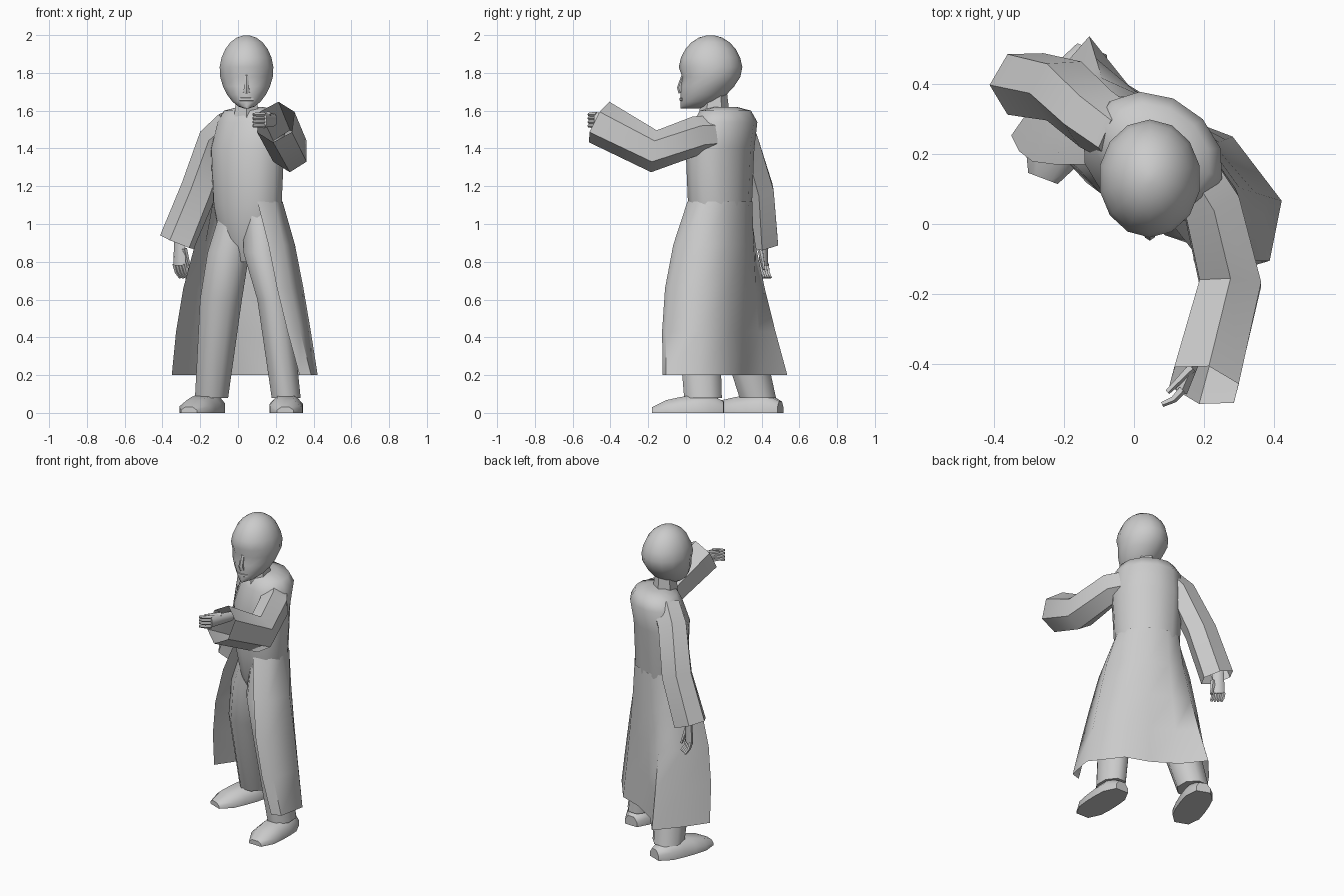
import bpy, bmesh, math
from mathutils import Vector

cube = bpy.data.objects.get("Cube")
if cube:
    bpy.data.objects.remove(cube)

grey = bpy.data.materials.new("plain_grey")
grey.use_nodes = True
grey.diffuse_color = (0.6, 0.6, 0.6, 1)
grey.node_tree.nodes["Principled BSDF"].inputs["Base Color"].default_value = grey.diffuse_color

# The body is turned on its feet so that its left shoulder leads
TURN = math.radians(-35)
LEFT = Vector((math.cos(TURN), math.sin(TURN), 0))
FRONT = Vector((math.sin(TURN), -math.cos(TURN), 0))
CENTRE = Vector((0.05, 0.18, 0))
X, Y, Z = Vector((1, 0, 0)), Vector((0, 1, 0)), Vector((0, 0, 1))


def skin(name, rings, closed=True, caps=(True, True)):
    """Bridge equal rings of points into one smooth mesh."""
    bm = bmesh.new()
    rows = [[bm.verts.new(point) for point in ring] for ring in rings]
    count = len(rows[0])
    for low, high in zip(rows, rows[1:]):
        for i in range(count if closed else count - 1):
            j = (i + 1) % count
            bm.faces.new((low[i], low[j], high[j], high[i]))
    for row, capped in zip((rows[0], rows[-1]), caps):
        if capped:
            bm.faces.new(row)
    bmesh.ops.recalc_face_normals(bm, faces=bm.faces)
    mesh = bpy.data.meshes.new(name)
    bm.to_mesh(mesh)
    bm.free()
    mesh.materials.append(grey)
    part = bpy.data.objects.new(name, mesh)
    bpy.context.collection.objects.link(part)
    bpy.ops.object.select_all(action='DESELECT')
    part.select_set(True)
    bpy.context.view_layer.objects.active = part
    bpy.ops.object.shade_smooth_by_angle(angle=math.radians(55))


def ellipse(centre, across, along, sides):
    angles = [math.tau * (i + 0.5) / sides for i in range(sides)]
    return [centre + across * math.cos(a) + along * math.sin(a) for a in angles]


def tube(name, path, start, end, up=Z, stretch=1.1, sides=6, caps=(True, True)):
    """Tube along a path whose radius runs evenly from start to end."""
    points = [Vector(point) for point in path]
    last = len(points) - 1
    rings = []
    for i, point in enumerate(points):
        along = (points[min(i + 1, last)] - points[max(i - 1, 0)]).normalized()
        across = along.cross(up).normalized()
        radius = start + (end - start) * i / last
        rings.append(ellipse(point, across * radius, across.cross(along) * radius * stretch, sides))
    skin(name, rings, caps=caps)


# Head: an egg with a flat face, hollow eyes and a jaw that narrows forward
HEAD = Vector((0.045, 0, 1.805))
rings = []
levels = 12
for i in range(levels):
    angle = math.pi - 0.1 - (math.pi - 0.2) * i / (levels - 1)
    height, bulge = math.cos(angle), math.sin(angle)
    jaw = min(height, 0)
    back = 0.13 + 0.17 * bulge + 0.08 * jaw
    face = 0.13 - 0.17 * bulge if height > 0 else -0.03
    if -0.3 < height < 0:
        face += 0.01
    middle = HEAD + Y * (back + face) / 2 + Z * height * 0.195
    rings.append(ellipse(middle, X * 0.147 * bulge * (1 + jaw / 7), Y * (back - face) / 2, 14))
skin("head", rings)

# Face: nose and mouth
tip = HEAD - Y * 0.03 - Z * 0.085
tube("nose", [tip + Z * 0.07 + Y * 0.02, tip, tip - Z * 0.02 + Y * 0.01], 0.012, 0.02, Y)
mouth = HEAD - Y * 0.024 - Z * 0.145
corner = X * 0.035 + Y * 0.012
tube("lips", [mouth - X * 0.035 + Y * 0.012, mouth, mouth + corner], 0.012, 0.012)
neck = HEAD + Y * 0.15
tube("neck", [neck - Z * 0.24, neck - Z * 0.1], 0.075, 0.06, Y)

# Torso: height and half width, with depth in proportion and the collar set back
torso = [(0.8, 0.09), (0.92, 0.16), (1.1, 0.2), (1.4, 0.215), (1.54, 0.2), (1.6, 0.16), (1.62, 0.07)]
skin("torso", [ellipse(CENTRE + Z * z - FRONT * (0.035 if z > 1.5 else 0), LEFT * half, FRONT * half * 0.76, 12)
               for z, half in torso])

# Coat skirt: a sheet round the back from waist to hem, open in front.
# Hem corners, as left and front offsets from the body centre
hem = [(-0.37, 0.17), (-0.37, 0), (-0.35, -0.19), (-0.18, -0.14), (0, -0.15),
       (0.15, -0.19), (0.37, -0.12), (0.44, 0.04), (0.4, 0.09)]
rings = []
rows = 5
for row in range(rows):
    drop = row / (rows - 1)
    ring = []
    for i, (left, front) in enumerate(hem):
        angle = math.radians(-135 + 270 * i / (len(hem) - 1))
        waist = LEFT * 0.2 * math.sin(angle) - FRONT * 0.157 * math.cos(angle)
        flare = drop ** (1.3 if front < -0.13 else 0.75)
        belly = 0.05 * math.sin(math.pi * drop) if front > 0 else 0
        spread = waist.lerp(LEFT * left + FRONT * front, flare)
        ring.append(CENTRE + spread + FRONT * belly + Z * (1.12 - 0.92 * drop))
    rings.append(ring)
skin("coat_skirt", rings, closed=False, caps=(False, False))


def leg(name, path, radii, depth):
    """Trouser leg of level rings from hip through knee to ankle."""
    skin(name, [ellipse(Vector(point), X * radius, Y * radius * depth, 8)
                for point, radius in zip(path, radii)])


leg("right_trouser_leg", [(0, 0.21, 1.1), (-0.05, 0.21, 0.85), (-0.09, 0.24, 0.6), (-0.14, 0.38, 0.08)],
    (0.09, 0.12, 0.12, 0.095), 1.1)
leg("left_trouser_leg", [(0.1, 0.14, 1.1), (0.13, 0.1, 0.85), (0.19, 0.06, 0.6), (0.255, 0.09, 0.08)],
    (0.08, 0.11, 0.095, 0.083), 1.3)


def shoe(name, heel, toe, half):
    """Flat sole, rounded ends, upper falling from ankle to toe."""
    heel, toe = Vector(heel), Vector(toe)
    side = Z.cross(toe - heel).normalized()
    rings = []
    steps = 6
    for i in range(steps):
        t = i / (steps - 1)
        round_end = 1 - 0.5 * abs(2 * t - 1) ** 4
        edge = side * half * round_end
        top = Z * (0.12 - 0.06 * t) * round_end
        middle = heel.lerp(toe, t)
        rings.append([middle + edge, middle + edge + top / 2, middle + edge / 2 + top,
                      middle - edge / 2 + top, middle - edge + top / 2, middle - edge])
    skin(name, rings)


shoe("right_shoe", (-0.12, 0.5, 0), (-0.26, 0.13, 0), 0.09)
shoe("left_shoe", (0.26, 0.2, 0), (0.25, -0.18, 0), 0.088)

# Sleeves from shoulder through elbow to a wide open cuff
OPEN = (True, False)
tube("left_sleeve", [(0.13, 0.2, 1.48), (0.22, 0.06, 1.47), (0.275, -0.17, 1.385), (0.2, -0.46, 1.54)],
     0.085, 0.11, caps=OPEN)
tube("right_sleeve", [(-0.03, 0.25, 1.53), (-0.11, 0.3, 1.45), (-0.2, 0.38, 1.18), (-0.31, 0.4, 0.9)],
     0.085, 0.1, X, caps=OPEN)


def hand(side, wrist, reach, across, curl):
    """Palm with four curled fingers and a thumb."""
    wrist, reach, across, curl = map(Vector, (wrist, reach, across, curl))
    tube(side + "_palm", [wrist - reach, wrist, wrist + reach], 0.016, 0.02, across, 2)
    for i, finger in enumerate(("index", "middle", "ring", "little")):
        knuckle = wrist + reach * 0.9 + across * (i - 1.5) * 0.02
        tube(side + "_" + finger + "_finger",
             [knuckle, knuckle + reach * 0.4 + curl / 3, knuckle + reach * 0.6 + curl], 0.013, 0.008, across, sides=5)
    base = wrist + across * 0.03
    tube(side + "_thumb", [base, base + reach / 2 + curl / 2, base + reach + curl], 0.015, 0.008, across, sides=5)


hand("left", (0.165, -0.41, 1.55), (-0.03, -0.07, 0), Z, (-0.04, 0, 0))
hand("right", (-0.31, 0.41, 0.87), (0, 0, -0.09), LEFT, (0.03, 0.02, -0.02))
